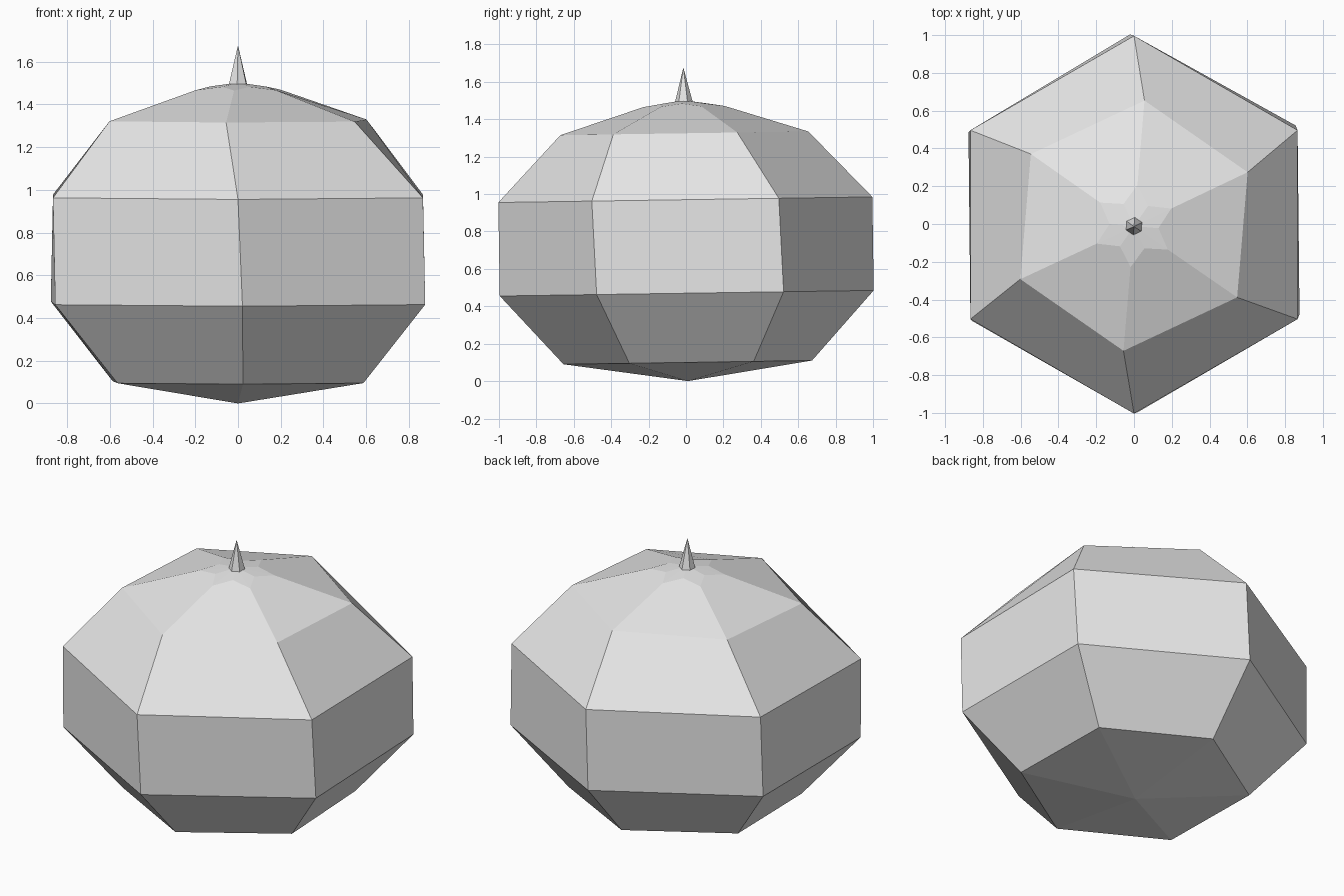
import bpy
import bmesh
from math import cos, sin, radians, pi
from mathutils import Matrix, Vector

cube = bpy.data.objects.get("Cube")
if cube:
    bpy.data.objects.remove(cube)

SIDES = 6
# Slight lean of the whole form about its middle
MIDDLE = Vector((0, 0, 0.73))
LEAN = Matrix.Translation(MIDDLE) @ Matrix.Rotation(0.015, 4, 'X') @ Matrix.Translation(-MIDDLE)

grey = bpy.data.materials.new("plain_grey")
grey.use_nodes = True
grey.diffuse_color = (0.8, 0.8, 0.8, 1)
grey.node_tree.nodes["Principled BSDF"].inputs["Base Color"].default_value = (0.8, 0.8, 0.8, 1)


def ring(bm, radius, z, twist=0):
    """Six points around z, the first one at the front."""
    angles = [-pi / 2 + radians(twist) + i * 2 * pi / SIDES for i in range(SIDES)]
    return [bm.verts.new((radius * cos(a), radius * sin(a), z)) for a in angles]


def bridge(bm, low, high):
    n = len(low)
    for i in range(n):
        j = (i + 1) % n
        bm.faces.new((low[i], low[j], high[j], high[i]))


def fan(bm, loop, z):
    tip = bm.verts.new((0, 0, z))
    for i, v in enumerate(loop):
        bm.faces.new((v, loop[(i + 1) % len(loop)], tip))


def finish(bm, name):
    bm.transform(LEAN)
    bmesh.ops.recalc_face_normals(bm, faces=bm.faces)
    mesh = bpy.data.meshes.new(name)
    bm.to_mesh(mesh)
    bm.free()
    mesh.materials.append(grey)
    obj = bpy.data.objects.new(name, mesh)
    bpy.context.collection.objects.link(obj)
    return obj


# Faceted body: stacked hexagons with a small twist
bm = bmesh.new()
profile = [(0.665, 0.10, 2), (1.0, 0.47, 1.2), (1.0, 0.97, 0), (0.665, 1.325, -4.8)]
rings = [ring(bm, *p) for p in profile]
for low, high in zip(rings, rings[1:]):
    bridge(bm, low, high)
fan(bm, rings[0], 0)

# Dome panels ending in a shallow star-shaped cap
points = ring(bm, 0.218, 1.468, -4.8)
notches = ring(bm, 0.13, 1.484, 25.2)
shoulder = rings[-1]
for i in range(SIDES):
    j = (i + 1) % SIDES
    bm.faces.new((shoulder[i], shoulder[j], points[j], notches[i], points[i]))
star = [v for pair in zip(points, notches) for v in pair]
fan(bm, star, 1.502)
finish(bm, "body")

# Thin pointed spike on top
bm = bmesh.new()
base = ring(bm, 0.048, 1.49, -4.8)
fan(bm, base, 1.677)
bm.faces.new(base)
finish(bm, "top_spike")
